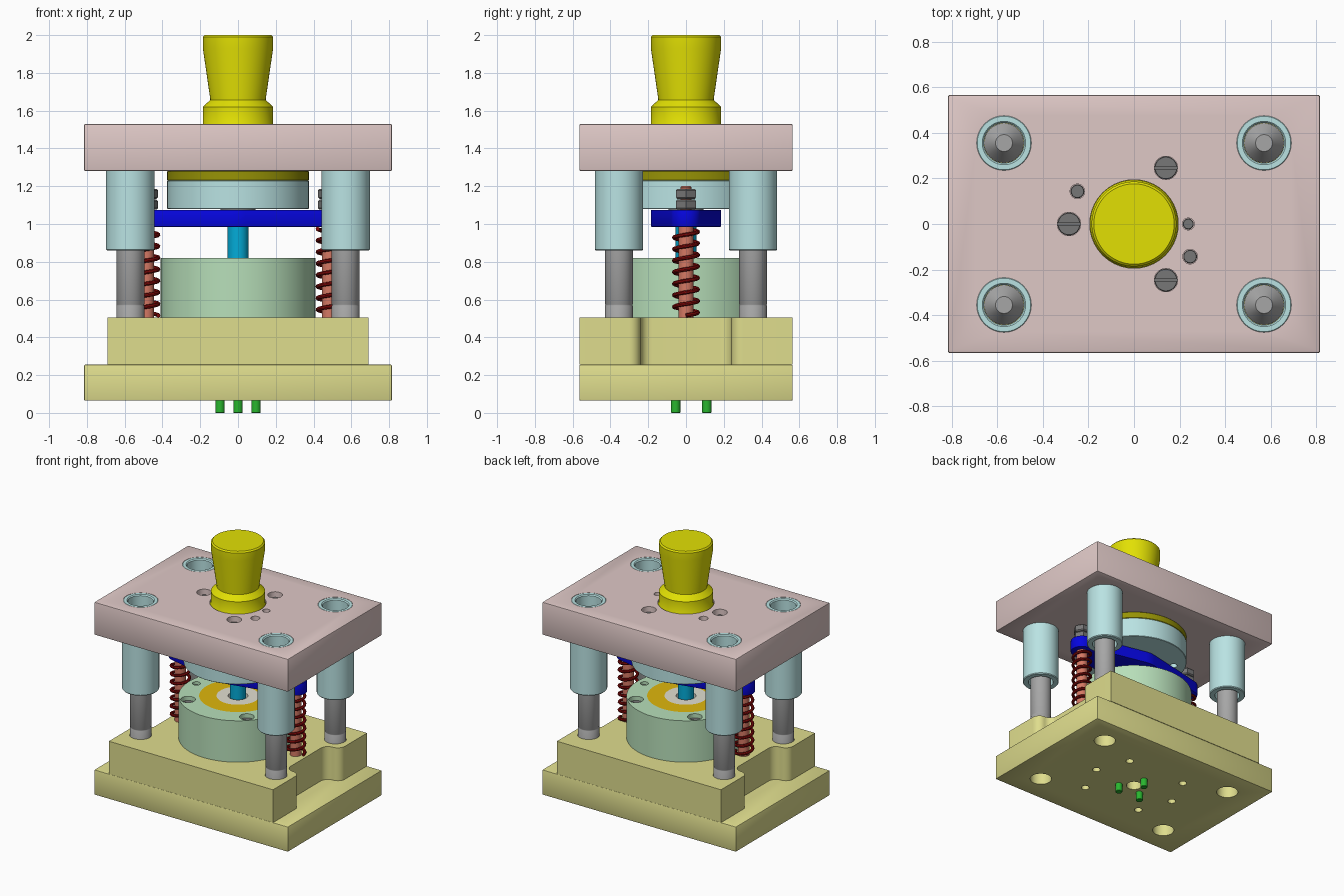
import bpy, bmesh
from math import sin, cos, pi, tau, acos, radians
from mathutils import Matrix

if "Cube" in bpy.data.objects:
    bpy.data.objects.remove(bpy.data.objects["Cube"])


def mat(name, r, g, b):
    m = bpy.data.materials.new(name)
    m.diffuse_color = ((r / 255) ** 2.2, (g / 255) ** 2.2, (b / 255) ** 2.2, 1)
    m.use_nodes = True
    m.node_tree.nodes["Principled BSDF"].inputs["Base Color"].default_value = m.diffuse_color
    return m


PINK = mat("pink", 222, 199, 197)
CREAM = mat("cream", 222, 220, 140)
AQUA = mat("aqua", 184, 226, 226)
GREEN = mat("pale green", 182, 222, 184)
YELLOW = mat("yellow", 225, 223, 12)
OLIVE = mat("olive", 150, 146, 14)
GOLD = mat("gold", 222, 182, 20)
IVORY = mat("ivory", 225, 222, 208)
BLUE = mat("blue", 14, 14, 222)
CYAN = mat("cyan", 10, 170, 215)
SALMON = mat("salmon", 212, 120, 100)
RED = mat("dark red", 135, 18, 18)
LEAF = mat("green", 45, 180, 50)
STEEL = mat("steel", 165, 165, 165)
DARK = mat("dark steel", 118, 118, 118)


def finish(name, bm, m=None, bevel=0):
    bmesh.ops.recalc_face_normals(bm, faces=bm.faces)
    me = bpy.data.meshes.new(name)
    bm.to_mesh(me)
    bm.free()
    ob = bpy.data.objects.new(name, me)
    bpy.context.collection.objects.link(ob)
    if m:
        me.materials.append(m)
    if bevel:
        b = ob.modifiers.new("bevel", 'BEVEL')
        b.width, b.segments, b.angle_limit = bevel, 2, radians(50)
    return ob


def lathe(name, prof, m, x=0, y=0, closed=False, n=64):
    bm = bmesh.new()
    vs = [bm.verts.new((r, 0, z)) for r, z in prof]
    es = [bm.edges.new(p) for p in zip(vs, vs[1:])]
    if closed:
        es.append(bm.edges.new((vs[-1], vs[0])))
    bmesh.ops.spin(bm, geom=vs + es, axis=(0, 0, 1), cent=(0, 0, 0), angle=tau, steps=n)
    bmesh.ops.remove_doubles(bm, verts=bm.verts, dist=1e-5)
    bmesh.ops.translate(bm, verts=bm.verts, vec=(x, y, 0))
    return finish(name, bm, m)


def cyl(name, r, z0, z1, m, x=0, y=0, n=48, c=0.003):
    return lathe(name, [(0, z0), (r - c, z0), (r, z0 + c), (r, z1 - c), (r - c, z1), (0, z1)], m, x, y, n=n)


def ring(name, r0, r1, z0, z1, m, x=0, y=0):
    return lathe(name, [(r0, z0), (r1, z0), (r1, z1), (r0, z1)], m, x, y, True)


def prism(name, pts, z0, z1, m, bevel=0):
    bm = bmesh.new()
    f = bm.faces.new([bm.verts.new((x, y, z0)) for x, y in pts])
    top = bmesh.ops.extrude_face_region(bm, geom=[f])["geom"]
    bmesh.ops.translate(bm, vec=(0, 0, z1 - z0), verts=[v for v in top if isinstance(v, bmesh.types.BMVert)])
    return finish(name, bm, m, bevel)


def drill(ob, holes):
    """Cut round holes given as (x, y, radius, z0, z1)."""
    bm = bmesh.new()
    for x, y, r, z0, z1 in holes:
        bmesh.ops.create_cone(bm, cap_ends=True, segments=40, radius1=r, radius2=r, depth=z1 - z0,
                              matrix=Matrix.Translation((x, y, (z0 + z1) / 2)))
    subtract(ob, finish("cutter", bm))


def subtract(ob, cutter):
    cutter.hide_render = True
    b = ob.modifiers.new("cut", 'BOOLEAN')
    b.operation, b.solver, b.object = 'DIFFERENCE', 'EXACT', cutter
    dg = bpy.context.evaluated_depsgraph_get()
    me = bpy.data.meshes.new_from_object(ob.evaluated_get(dg))
    ob.modifiers.clear()
    ob.data = me
    bpy.data.objects.remove(cutter)


def screw(name, x, y, z):
    s = cyl(name, 0.05, z - 0.05, z, DARK, x, y)
    slot = [(x - .06, y - .007), (x + .06, y - .007), (x + .06, y + .007), (x - .06, y + .007)]
    subtract(s, prism("slot", slot, z - 0.02, z + 0.02, None))


def arc(cx, cy, r, a0, a1, n=10):
    return [(cx + r * cos(a0 + (a1 - a0) * i / n), cy + r * sin(a0 + (a1 - a0) * i / n)) for i in range(n + 1)]


PX, PY, SX = 0.57, 0.355, 0.485
posts = [(sx * PX, sy * PY) for sx in (-1, 1) for sy in (-1, 1)]
die_bolts = [(sx * .247, sy * .247) for sx in (-1, 1) for sy in (-1, 1)]
dowels = [(-.35, 0), (.35, 0)]
plate = [(-.815, -.565), (.815, -.565), (.815, .565), (-.815, .565)]

# Base: lower slab and upper block with notched ends
base_holes = ([(x, y, .076, -.1, .7) for x, y in posts] + [(x, y, .028, -.1, .2) for x, y in die_bolts + dowels]
              + [(0, 0, .055, -.1, .7)])
drill(prism("base_slab", plate, .065, .255, CREAM, .006), base_holes)
end = [(.69, -.565)] + arc(.63, -.30, .06, 0, pi / 2) + arc(.63, -.18, .06, 1.5 * pi, pi)
end += [(x, -y) for x, y in reversed(end)]
block = prism("base_block", end + [(-x, -y) for x, y in end], .255, .505, CREAM)
drill(block, [h for h in base_holes if h[4] > .5])

# Ejector pins under the base
for i in range(3):
    a = pi / 2 + i * tau / 3
    cyl(f"ejector_pin_{i}", .025, 0, .45, LEAF, .11 * cos(a), .11 * sin(a), 24)

# Die: holder ring, gold ring and ivory insert
die = ring("die_holder", .268, .41, .505, .82, GREEN)
drill(die, [(x, y, .051, .7, .9) for x, y in die_bolts] + [(x, y, .028, .7, .9) for x, y in dowels])
ring("die_ring", .148, .268, .505, .82, GOLD)
ring("die_insert", .068, .148, .505, .82, IVORY)
for i, (x, y) in enumerate(die_bolts):
    screw(f"die_screw_{i}", x, y, .79)
for i, (x, y) in enumerate(dowels):
    cyl(f"die_dowel_{i}", .027, .7, .80, DARK, x, y, 24)

# Guide posts and bushings
for i, (x, y) in enumerate(posts):
    lathe(f"guide_post_{i}", [(0, .27), (.07, .27), (.074, .28), (.074, .565), (.072, .568), (.072, .574),
                              (.074, .577), (.074, .95), (.087, .96), (.087, 1.27), (.037, 1.34), (0, 1.34)],
          STEEL, x, y)
    lathe(f"bushing_{i}", [(.088, .86), (.123, .86), (.128, .866), (.128, 1.28), (.12, 1.28), (.12, 1.527),
                           (.117, 1.53), (.095, 1.53), (.088, 1.522)], AQUA, x, y, True)

# Top plate with its screws and dowels
top_bolts = [(.14, .246), (-.285, 0), (.14, -.246)]
top_dowels = [(-.248, .143, .032), (.246, -.143, .032), (.238, 0, .026)]
top = prism("top_plate", plate, 1.28, 1.53, PINK, .008)
drill(top, [(x, y, .12, 1.2, 1.6) for x, y in posts] + [(x, y, .051, 1.42, 1.6) for x, y in top_bolts]
      + [(x, y, r, 1.42, 1.6) for x, y, r in top_dowels] + [(0, 0, .194, 1.2, 1.6)])
for i, (x, y) in enumerate(top_bolts):
    screw(f"top_screw_{i}", x, y, 1.49)
for i, (x, y, r) in enumerate(top_dowels):
    cyl(f"top_dowel_{i}", r - .002, 1.4, 1.505, DARK, x, y, 24)

# Shank
lathe("shank", [(0, 1.28), (.193, 1.28), (.193, 1.515), (.186, 1.525), (.186, 1.62), (.147, 1.657), (.147, 1.662),
                (.186, 1.93), (.186, 1.99), (.176, 2.0), (0, 2.0)], YELLOW)

# Punch holder, backing plate and punch
cyl("backing_plate", .375, 1.23, 1.28, OLIVE, n=80)
holder = cyl("punch_holder", .375, 1.08, 1.23, AQUA, n=80)
drill(holder, [(x, y, .026, 1.0, 1.15) for x, y, r in top_dowels])
cyl("punch", .055, .74, 1.08, CYAN)
cyl("punch_collar", .092, 1.07, 1.082, DARK)

# Stripper plate: wide centre tapering to round ends
phi = acos((.185 - .08) / SX)
half = arc(SX, 0, .08, -phi, phi, 20) + arc(0, 0, .185, phi, pi - phi, 8)
stripper = prism("stripper_plate", half + [(-x, -y) for x, y in half], .985, 1.075, BLUE, .004)
drill(stripper, [(0, 0, .06, .9, 1.2)])

# Spring rods, lock nuts and springs
for side, sx in (("left", -SX), ("right", SX)):
    lathe(f"spring_rod_{side}", [(0, .48), (.04, .48), (.04, .99), (.03, .99), (.03, 1.193), (.025, 1.2), (0, 1.2)],
          SALMON, sx, n=32)
    for k, z in enumerate((1.076, 1.133)):
        hexa = lathe(f"nut_{side}_{k}", [(0, z), (.054, z), (.061, z + .008), (.061, z + .045), (.054, z + .053),
                                         (0, z + .053)], DARK, sx, n=6)
    cu = bpy.data.curves.new("spring", 'CURVE')
    cu.dimensions, cu.bevel_depth, cu.bevel_resolution, cu.use_fill_caps = '3D', .011, 2, True
    sp, turns, n = cu.splines.new('POLY'), 7.5, 210
    sp.points.add(n)
    for i, p in enumerate(sp.points):
        a = tau * turns * i / n
        p.co = (sx + .063 * cos(a), .063 * sin(a), .516 + .458 * i / n, 1)
    tmp = bpy.data.objects.new("spring_curve", cu)
    bpy.context.collection.objects.link(tmp)
    me = bpy.data.meshes.new_from_object(tmp.evaluated_get(bpy.context.evaluated_depsgraph_get()))
    bpy.data.objects.remove(tmp)
    me.materials.clear()
    me.materials.append(RED)
    bpy.context.collection.objects.link(bpy.data.objects.new(f"spring_{side}", me))

# Smooth round faces, keep edges sharp
for ob in bpy.context.scene.objects:
    ob.select_set(True)
    bpy.context.view_layer.objects.active = ob
bpy.ops.object.shade_smooth_by_angle(angle=radians(35))
